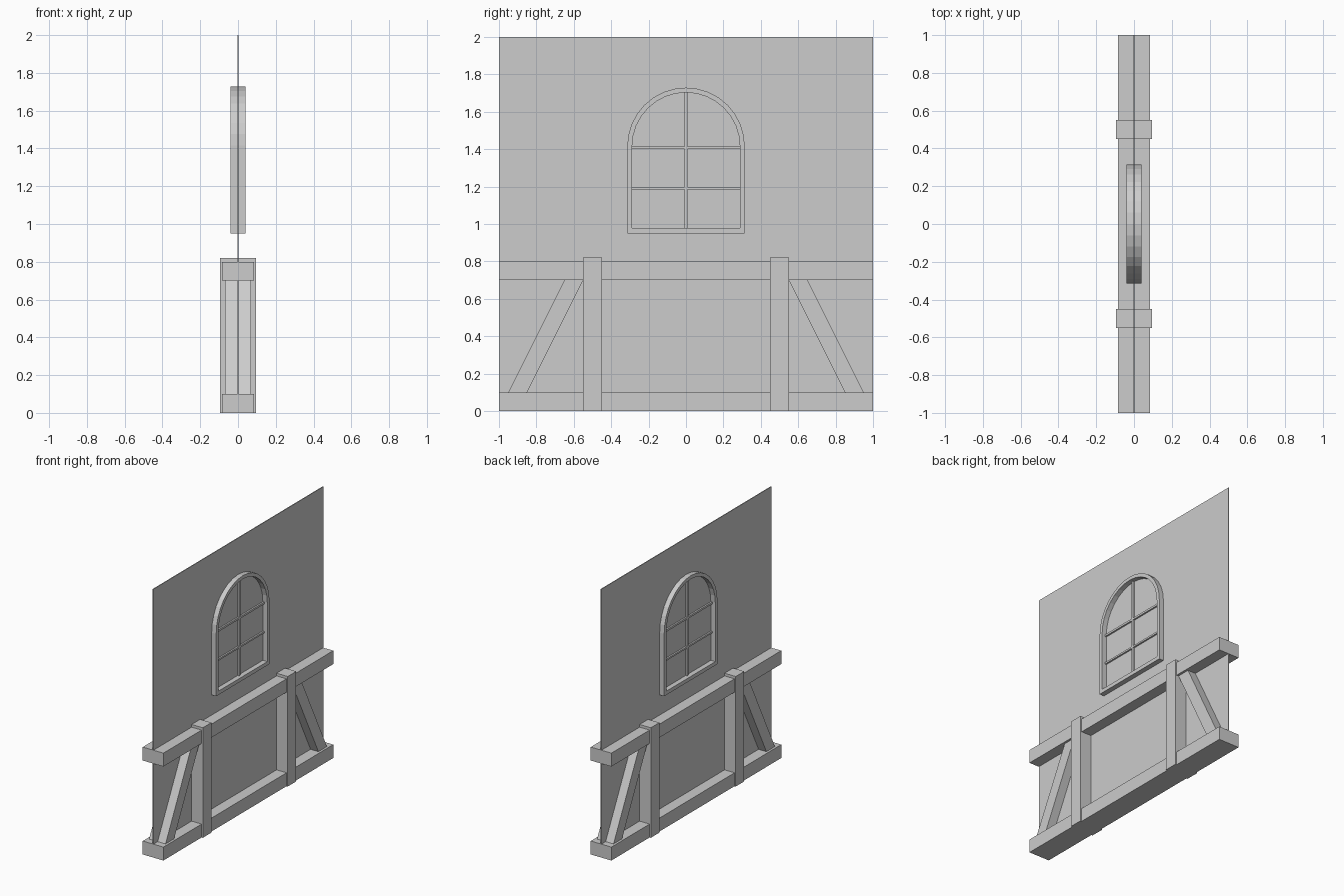
import bpy, bmesh, math

cube = bpy.data.objects.get("Cube")
if cube:
    bpy.data.objects.remove(cube, do_unlink=True)

GREY = 0.604
mat = bpy.data.materials.new("plain grey")
mat.use_nodes = True
mat.diffuse_color = (GREY, GREY, GREY, 1)
mat.node_tree.nodes["Principled BSDF"].inputs["Base Color"].default_value = (GREY, GREY, GREY, 1)


def finish(name, bm):
    bmesh.ops.recalc_face_normals(bm, faces=bm.faces)
    mesh = bpy.data.meshes.new(name)
    bm.to_mesh(mesh)
    bm.free()
    mesh.materials.append(mat)
    obj = bpy.data.objects.new(name, mesh)
    bpy.context.collection.objects.link(obj)
    return obj


def slab(name, outline, half):
    """Extrude a (y, z) outline through the wall, from -half to +half in x."""
    bm = bmesh.new()
    face = bm.faces.new([bm.verts.new((-half, y, z)) for y, z in outline])
    moved = bmesh.ops.extrude_face_region(bm, geom=[face])["geom"]
    bmesh.ops.translate(bm, vec=(2 * half, 0, 0),
                        verts=[v for v in moved if isinstance(v, bmesh.types.BMVert)])
    return finish(name, bm)


def beam(name, y0, y1, z0, z1, half):
    return slab(name, [(y0, z0), (y1, z0), (y1, z1), (y0, z1)], half)


# Thin wall panel
beam("wall_panel", -1, 1, 0, 2, 0.003)

# Horizontal rails, posts and slanted braces
beam("bottom_rail", -1, 1, 0, 0.1, 0.085)
beam("top_rail", -1, 1, 0.7, 0.8, 0.085)
for side, s in (("front", -1), ("back", 1)):
    beam(side + "_post", s * 0.45, s * 0.55, 0, 0.82, 0.095)
    slab(side + "_brace", [(s * 0.95, 0.1), (s * 0.85, 0.1),
                           (s * 0.55, 0.7), (s * 0.65, 0.7)], 0.068)

# Arched window frame
SPRING = 1.415
SEGMENTS = 16


def arch(radius, bottom):
    arc = [(radius * math.cos(math.pi * i / SEGMENTS),
            SPRING + radius * math.sin(math.pi * i / SEGMENTS))
           for i in range(SEGMENTS + 1)]
    return [(radius, bottom)] + arc + [(-radius, bottom)]


bm = bmesh.new()
rings = [[bm.verts.new((x, y, z)) for y, z in arch(radius, bottom)]
         for radius, bottom, x in ((0.314, 0.95, -0.04), (0.314, 0.95, 0.04),
                                   (0.288, 0.978, 0.04), (0.288, 0.978, -0.04))]
count = len(rings[0])
for r, ring in enumerate(rings):
    after = rings[(r + 1) % len(rings)]
    for i in range(count):
        j = (i + 1) % count
        bm.faces.new((ring[i], ring[j], after[j], after[i]))
finish("window_frame", bm)

# Glazing bars
beam("upright_glazing_bar", -0.008, 0.008, 0.97, 1.71, 0.015)
beam("lower_glazing_bar", -0.295, 0.295, 1.184, 1.197, 0.015)
beam("upper_glazing_bar", -0.295, 0.295, 1.4, 1.415, 0.015)
